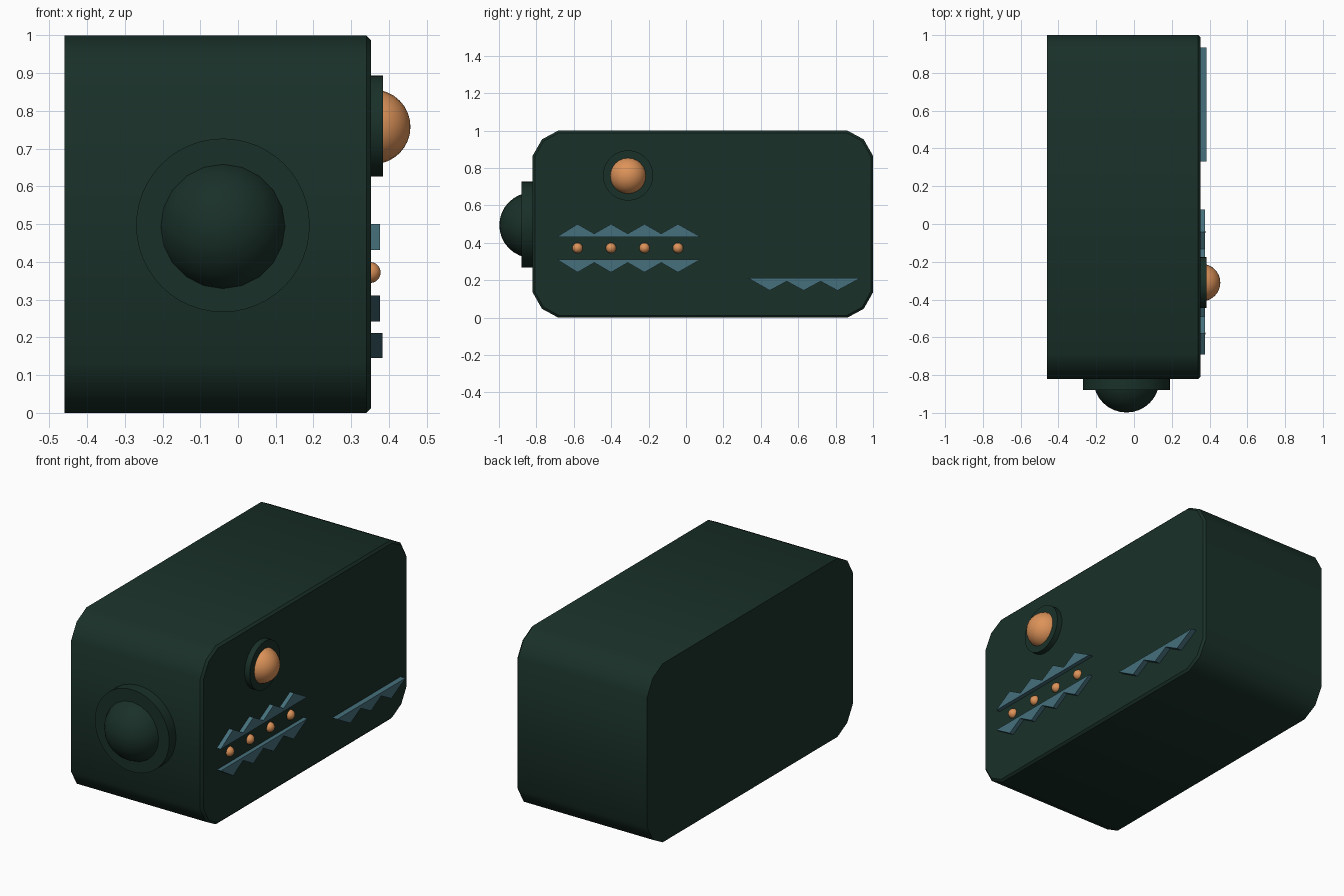
import bpy, bmesh, math
from mathutils import Matrix, Vector

if "Cube" in bpy.data.objects:
    bpy.data.objects.remove(bpy.data.objects["Cube"])


def material(name, rgb):
    m = bpy.data.materials.new(name)
    m.diffuse_color = (*rgb, 1)
    m.use_nodes = True
    m.node_tree.nodes["Principled BSDF"].inputs["Base Color"].default_value = m.diffuse_color
    return m


GREEN = material("dark_green", (0.010, 0.030, 0.022))
COPPER = material("copper", (0.72, 0.29, 0.10))
TEAL = material("teal", (0.06, 0.16, 0.20))


def finish(bm, name, mat, angle=40):
    bmesh.ops.recalc_face_normals(bm, faces=bm.faces)
    mesh = bpy.data.meshes.new(name)
    bm.to_mesh(mesh)
    bm.free()
    mesh.materials.append(mat)
    ob = bpy.data.objects.new(name, mesh)
    bpy.context.collection.objects.link(ob)
    bpy.ops.object.select_all(action='DESELECT')
    ob.select_set(True)
    bpy.context.view_layer.objects.active = ob
    bpy.ops.object.shade_smooth_by_angle(angle=math.radians(angle))
    return ob


def prism(name, profile, x0, x1, mat, chamfer=0.0):
    """Extrude a (y, z) profile along x, optionally chamfering the x1 rim."""
    bm = bmesh.new()
    face = bm.faces.new([bm.verts.new((x0, y, z)) for y, z in profile])
    ext = bmesh.ops.extrude_face_region(bm, geom=[face])["geom"]
    bmesh.ops.translate(bm, vec=(x1 - x0, 0, 0),
                        verts=[v for v in ext if isinstance(v, bmesh.types.BMVert)])
    if chamfer:
        rim = [e for e in bm.edges if all(abs(v.co.x - x1) < 1e-5 for v in e.verts)]
        bmesh.ops.bevel(bm, geom=rim, offset=chamfer, segments=1, affect='EDGES')
    return finish(bm, name, mat, 40 if chamfer else 10)


def aim(direction, loc):
    rot = Vector((0, 0, 1)).rotation_difference(Vector(direction)).to_matrix().to_4x4()
    return Matrix.Translation(loc) @ rot


def disc(name, loc, direction, radius, depth, mat):
    """Disc whose back sits at loc, growing along direction."""
    bm = bmesh.new()
    mid = Vector(loc) + Vector(direction) * depth / 2
    bmesh.ops.create_cone(bm, cap_ends=True, segments=48, radius1=radius,
                          radius2=radius, depth=depth, matrix=aim(direction, mid))
    return finish(bm, name, mat)


def ball(name, loc, direction, radius, mat, seg=24, rings=16):
    bm = bmesh.new()
    bmesh.ops.create_uvsphere(bm, u_segments=seg, v_segments=rings, radius=radius,
                              matrix=aim(direction, loc))
    return finish(bm, name, mat)


# Body: block with faceted rounded corners, seen along x
Y0, Y1, X0, X1 = -0.82, 1.0, -0.46, 0.352
corner = [(0, 0.135), (0.05, 0.047), (0.137, 0)]
low_front = [(Y0 + a, b) for a, b in corner]
low_back = [(Y1 - a, b) for a, b in reversed(corner)]
lower = low_front + low_back
body = lower + [(y, 1 - z) for y, z in reversed(lower)]
prism("body", body, X0, X1, GREEN, 0.012)

# Front knob
disc("front_knob_ring", (-0.04, Y0 - 0.06 + 0.08, 0.497), (0, -1, 0), 0.23, 0.08, GREEN)
ball("front_knob", (-0.04, -0.823, 0.494), (0, -1, 0), 0.175, GREEN, 20, 16)

# Side lamp
disc("lamp_ring", (0.33, -0.31, 0.76), (1, 0, 0), 0.134, 0.054, GREEN)
ball("lamp", (0.358, -0.31, 0.758), (1, 0, 0), 0.099, COPPER)


# Zigzag strips
def zigzag(name, y0, y1, base, valley, tip, first, count, step, x1):
    pts = [(y0, base)]
    for i in range(count):
        y = first + i * step
        pts.append((y, tip))
        if i < count - 1:
            pts.append((y + step / 2, valley))
    prism(name, pts + [(y1, base)], 0.34, x1, TEAL)


zigzag("upper_zigzag", -0.69, 0.078, 0.432, 0.449, 0.5, -0.58, 4, 0.179, 0.376)
zigzag("lower_zigzag", -0.69, 0.078, 0.311, 0.294, 0.242, -0.58, 4, 0.179, 0.376)
zigzag("rear_zigzag", 0.33, 0.934, 0.212, 0.194, 0.145, 0.448, 3, 0.181, 0.383)

# Row of studs between the strips
for i in range(4):
    ball(f"stud_{i + 1}", (0.35, -0.58 + i * 0.179, 0.372), (1, 0, 0), 0.028, COPPER, 16, 10)
